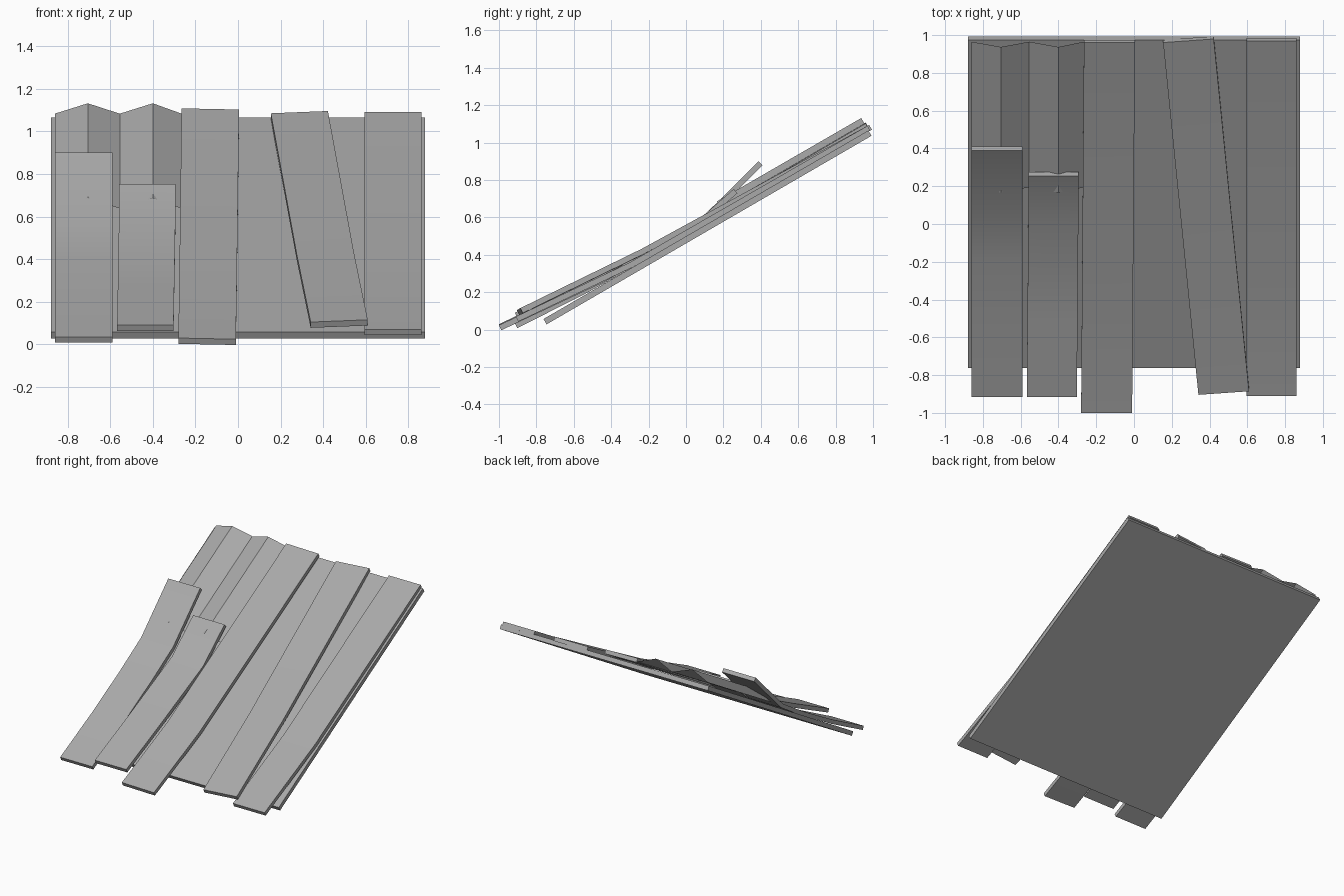
import bpy, bmesh, math
from mathutils import Vector

cube = bpy.data.objects.get("Cube")
if cube:
    bpy.data.objects.remove(cube)

grey = bpy.data.materials.new("weathered_grey")
grey.use_nodes = True
colour = (0.4, 0.4, 0.4, 1)
grey.diffuse_color = colour
grey.node_tree.nodes["Principled BSDF"].inputs["Base Color"].default_value = colour


def finish(name, bm):
    bmesh.ops.recalc_face_normals(bm, faces=bm.faces)
    mesh = bpy.data.meshes.new(name)
    bm.to_mesh(mesh)
    bm.free()
    mesh.materials.append(grey)
    obj = bpy.data.objects.new(name, mesh)
    bpy.context.collection.objects.link(obj)
    bpy.ops.object.select_all(action='DESELECT')
    bpy.context.view_layer.objects.active = obj
    obj.select_set(True)
    bpy.ops.object.shade_smooth_by_angle(angle=math.radians(30))
    return obj


def plank(name, path, x_front, x_back, width, thick=0.03, skew=0.0, roll=0.0):
    """Bent board whose top centreline follows (y, z) points."""
    bm = bmesh.new()
    half = Vector((1, skew, roll)) * width / 2
    pts = [Vector((0, y, z)) for y, z in path]
    span = pts[-1].y - pts[0].y
    rings = []
    for i, p in enumerate(pts):
        along = (pts[min(i + 1, len(pts) - 1)] - pts[max(i - 1, 0)]).normalized()
        down = Vector((0, along.z, -along.y)) * thick
        t = (p.y - pts[0].y) / span
        mid = p + Vector((x_front + (x_back - x_front) * t, 0, 0))
        corners = (mid - half, mid + half, mid + half + down, mid - half + down)
        rings.append([bm.verts.new(c) for c in corners])
    for a, b in zip(rings, rings[1:]):
        for k in range(4):
            j = (k + 1) % 4
            bm.faces.new((a[k], a[j], b[j], b[k]))
    bm.faces.new(rings[0])
    bm.faces.new(rings[-1])
    return finish(name, bm)


# Flat sloping board under everything
plank("base_board", [(-0.762, 0.057), (0.975, 1.065)], 0, 0, 1.755, thick=0.033)

# Loose planks, from right to left
plank("short_plank_outer", [(-0.915, 0.035), (-0.54, 0.225), (-0.2, 0.415),
                            (0.06, 0.575), (0.388, 0.9)], -0.725, -0.725, 0.27)
plank("short_plank_inner", [(-0.915, 0.09), (-0.5, 0.285), (0, 0.53), (0.255, 0.752)],
      -0.435, -0.425, 0.265)
plank("long_plank_low", [(-1, 0.027), (-0.45, 0.285), (0.96, 1.105)],
      -0.145, -0.13, 0.27, roll=-0.02)
plank("long_plank_slanted", [(-0.895, 0.11), (-0.25, 0.425), (0.97, 1.09)],
      0.475, 0.288, 0.268, skew=0.07, roll=0.04)
plank("long_plank_outer", [(-0.91, 0.07), (-0.3, 0.36), (0.97, 1.09)],
      0.728, 0.728, 0.267)

# Folded metal sheet tucked under the short planks
bm = bmesh.new()
slope = Vector((0, math.cos(math.pi / 6), math.sin(math.pi / 6)))
up = Vector((0, -slope.z, slope.y))
rows = []
for i, x in enumerate((-0.86, -0.705, -0.555, -0.4, -0.265)):
    back = Vector((x, 0.965, 1.083)) + up * (0.056 if i % 2 else 0)
    rows.append([bm.verts.new(back), bm.verts.new(back - slope * 0.89)])
for a, b in zip(rows, rows[1:]):
    bm.faces.new((a[0], a[1], b[1], b[0]))
finish("folded_sheet", bm)
